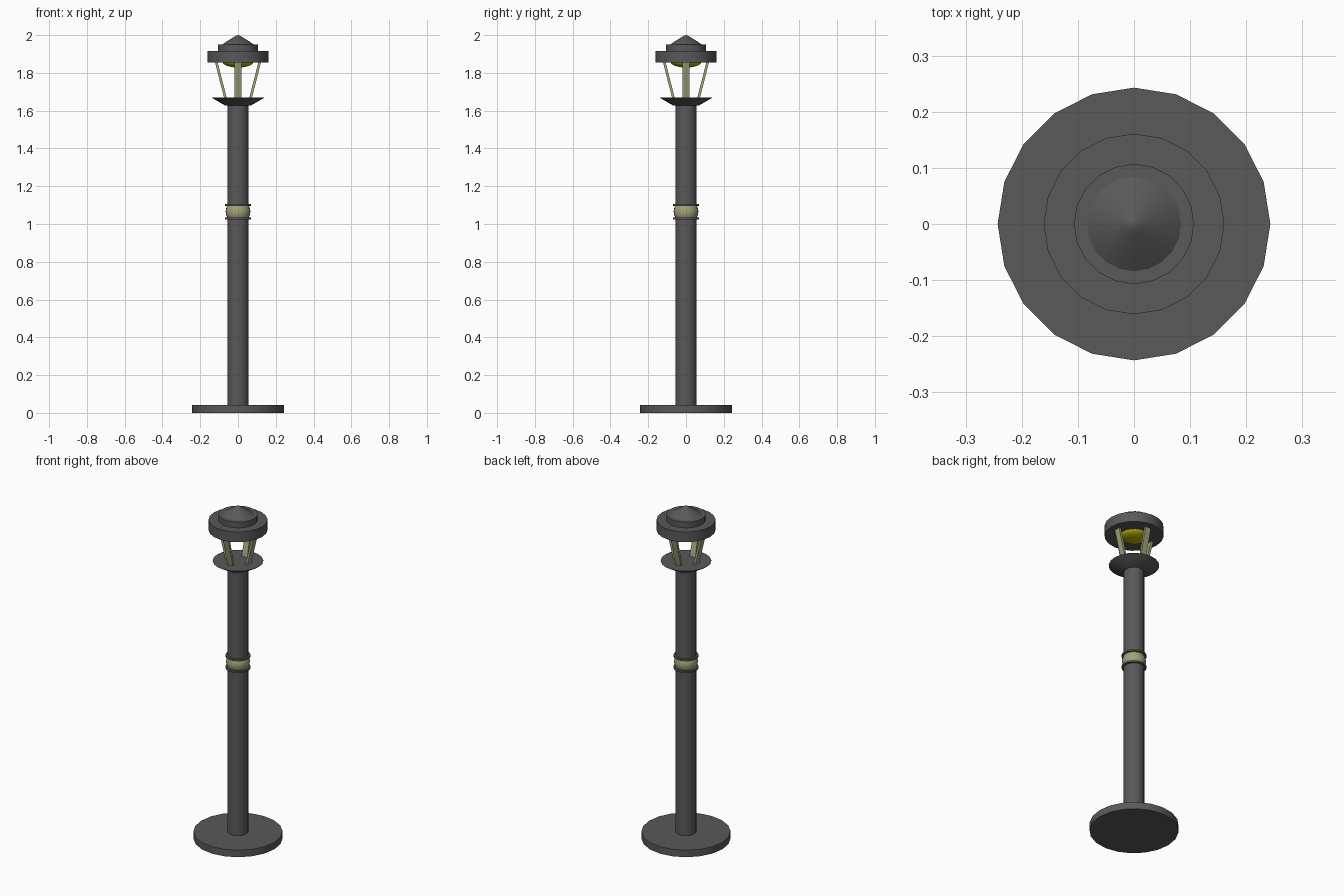
import bpy, math

if "Cube" in bpy.data.objects:
    bpy.data.objects.remove(bpy.data.objects["Cube"])

SIDES = 20


def material(name, rgb):
    m = bpy.data.materials.new(name)
    m.diffuse_color = (*rgb, 1)
    m.use_nodes = True
    m.node_tree.nodes["Principled BSDF"].inputs["Base Color"].default_value = m.diffuse_color
    return m


DARK = material("dark_metal", (0.1, 0.1, 0.1))
CREAM = material("cream_metal", (0.36, 0.36, 0.2))
YELLOW = material("lamp_yellow", (0.5, 0.45, 0.0))


def finish(name, verts, faces, mat, angle=40):
    mesh = bpy.data.meshes.new(name)
    mesh.from_pydata(verts, [], faces)
    mesh.materials.append(mat)
    ob = bpy.data.objects.new(name, mesh)
    bpy.context.collection.objects.link(ob)
    bpy.ops.object.select_all(action='DESELECT')
    bpy.context.view_layer.objects.active = ob
    ob.select_set(True)
    bpy.ops.object.shade_smooth_by_angle(angle=math.radians(angle))
    return ob


def lathe(name, profile, mat):
    """Spin (radius, z) points, listed bottom to top, into a closed solid."""
    verts, faces, rings = [], [], []
    for r, z in profile:
        n = 1 if r == 0 else SIDES
        rings.append(range(len(verts), len(verts) + n))
        verts += [(r * math.cos(math.tau * i / SIDES),
                   r * math.sin(math.tau * i / SIDES), z) for i in range(n)]
    for a, b in zip(rings, rings[1:]):
        for i in range(SIDES):
            j = (i + 1) % SIDES
            if len(a) == 1:
                faces.append((a[0], b[j], b[i]))
            elif len(b) == 1:
                faces.append((a[i], a[j], b[0]))
            else:
                faces.append((a[i], a[j], b[j], b[i]))
    if len(rings[0]) > 1:
        faces.append(tuple(reversed(rings[0])))
    if len(rings[-1]) > 1:
        faces.append(tuple(rings[-1]))
    return finish(name, verts, faces, mat)


# Base and pole
lathe("base", [(0.243, 0), (0.243, 0.042)], DARK)
lathe("pole", [(0.056, 0.042), (0.056, 1.63)], DARK)

# Decorative band with a thin ring on each side
lathe("band", [(0.056, 1.033), (0.062, 1.045), (0.066, 1.066),
               (0.062, 1.087), (0.056, 1.099)], CREAM)
for name, z in (("lower_ring", 1.03), ("upper_ring", 1.10)):
    lathe(name, [(0.068, z - 0.005), (0.068, z + 0.005)], DARK)

# Flared collar under the lantern
lathe("collar", [(0.068, 1.627), (0.138, 1.668), (0.138, 1.67)], DARK)

# Four flat struts leaning outwards
for k in range(4):
    a = k * math.pi / 2
    c, s = math.cos(a), math.sin(a)
    verts = []
    for r, z in ((0.066, 1.665), (0.117, 1.865)):
        for dr, t in ((-0.007, -0.018), (0.007, -0.018), (0.007, 0.018), (-0.007, 0.018)):
            verts.append(((r + dr) * c - t * s, (r + dr) * s + t * c, z))
    finish(f"strut_{k + 1}", verts,
           [(3, 2, 1, 0), (4, 5, 6, 7)] +
           [(i, (i + 1) % 4, (i + 1) % 4 + 4, i + 4) for i in range(4)], CREAM)

# Lamp: shallow dome under the cap
lathe("lamp", [(0, 1.828)] + [(0.083 * math.sin(t), 1.86 - 0.032 * math.cos(t))
                              for t in (0.3, 0.6, 0.9, 1.2, math.pi / 2)], YELLOW)

# Stepped cap with a pointed dome
lathe("cap_brim", [(0.161, 1.855), (0.161, 1.916)], DARK)
lathe("cap_step", [(0.107, 1.916), (0.107, 1.95)], DARK)
lathe("cap_point", [(0.084, 1.95), (0.062, 1.965), (0.040, 1.979),
                    (0.018, 1.992), (0.008, 1.998), (0, 2.0)], DARK)
